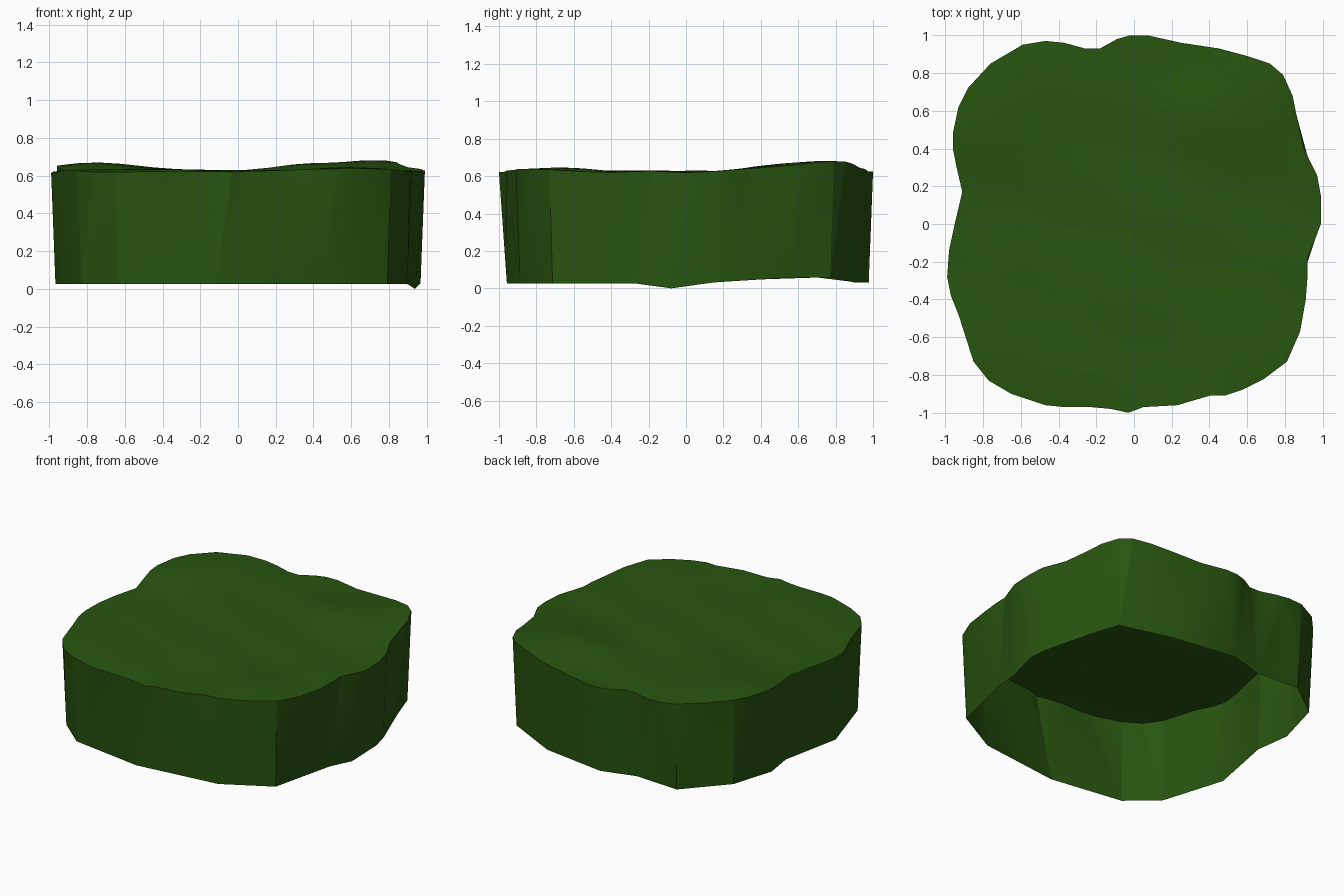
import bpy
import bmesh
import math

default_cube = bpy.data.objects.get("Cube")
if default_cube:
    bpy.data.objects.remove(default_cube, do_unlink=True)

# Wavy outline of the top rim, counterclockwise
RIM = [(.99, 0), (.99, .15), (.97, .26), (.9, .4), (.86, .58), (.84, .68),
       (.79, .79), (.72, .85), (.6, .89), (.45, .93), (.25, .96), (.07, 1),
       (-.02, 1), (-.09, .98), (-.18, .93), (-.26, .93), (-.37, .96),
       (-.47, .97), (-.59, .95), (-.76, .85), (-.88, .72), (-.93, .62),
       (-.96, .48), (-.96, .4), (-.94, .3), (-.91, .17), (-.95, 0),
       (-.98, -.14), (-.99, -.28), (-.97, -.38), (-.93, -.48), (-.85, -.73),
       (-.77, -.83), (-.65, -.9), (-.47, -.96), (-.37, -.97), (-.23, -.97),
       (-.12, -.98), (-.03, -1), (.05, -.97), (.23, -.96), (.4, -.91),
       (.48, -.91), (.57, -.88), (.69, -.82), (.81, -.73), (.88, -.57),
       (.91, -.4), (.92, -.27), (.92, -.18), (.96, -.08)]
# Rim points that have a matching corner on the coarser bottom edge
CORNERS = [1, 2, 4, 6, 9, 12, 15, 18, 20, 23, 25, 28, 31, 33, 37, 42, 45, 48, 50]
LOWEST_CORNER = 50
RINGS = 12
COUNT = len(RIM)


def bump(x, y, cx, cy, radius, height):
    return height * math.exp(-((x - cx) ** 2 + (y - cy) ** 2) / radius ** 2)


def ground_height(x, y):
    """Gently rolling top, higher towards the two back corners."""
    z = 0.622
    z += bump(x, y, 0.72, 0.7, 0.33, 0.062)
    z += bump(x, y, -0.72, 0.62, 0.33, 0.05)
    z += bump(x, y, 0.3, 0.6, 0.2, 0.025)
    z += bump(x, y, 0.6, -0.75, 0.3, 0.022)
    z += bump(x, y, -0.5, -0.6, 0.3, 0.012)
    z += 0.005 * math.sin(7 * x + 3 * y) * math.cos(8 * y - 2 * x)
    return z + 0.003 * math.sin(13 * y + 4 * x)


def bottom_height(x, y):
    """Bottom edge, rising a little towards the back."""
    if y > 0.88:
        return 0.03
    return 0.025 + 0.033 * min(1, max(0, (y - 0.05) / 0.5))


def nearest_corner(i):
    def gap(k):
        distance = abs(k - i)
        return min(distance, COUNT - distance)
    return min(CORNERS, key=gap)


def make_material(name, color):
    mat = bpy.data.materials.new(name)
    mat.use_nodes = True
    mat.diffuse_color = color
    bsdf = next(n for n in mat.node_tree.nodes if n.type == 'BSDF_PRINCIPLED')
    bsdf.inputs["Base Color"].default_value = color
    bsdf.inputs["Roughness"].default_value = 0.9
    return mat


def make_object(name, bm, mat, angle):
    mesh = bpy.data.meshes.new(name)
    bm.to_mesh(mesh)
    bm.free()
    mesh.materials.append(mat)
    obj = bpy.data.objects.new(name, mesh)
    bpy.context.collection.objects.link(obj)
    bpy.ops.object.select_all(action='DESELECT')
    obj.select_set(True)
    bpy.context.view_layer.objects.active = obj
    bpy.ops.object.shade_smooth_by_angle(angle=math.radians(angle))
    return obj


green = make_material("grass green", (0.021, 0.09, 0.005, 1))

# Top sheet: concentric copies of the rim, closed by a centre fan
bm = bmesh.new()
centre = bm.verts.new((0, 0, ground_height(0, 0)))
rings = []
for r in range(1, RINGS + 1):
    s = r / RINGS
    rings.append([bm.verts.new((x * s, y * s, ground_height(x * s, y * s)))
                  for x, y in RIM])
for i in range(COUNT):
    j = (i + 1) % COUNT
    bm.faces.new((centre, rings[0][i], rings[0][j]))
    for inner, outer in zip(rings, rings[1:]):
        bm.faces.new((inner[i], outer[i], outer[j], inner[j]))
make_object("grass_top", bm, green, 40)

# Side wall: open sheet fanning from the rim to the bottom corners
bm = bmesh.new()
upper = [bm.verts.new((x, y, ground_height(x, y))) for x, y in RIM]
lower = {}
for k in CORNERS:
    x, y = (c * 0.977 for c in RIM[k])
    z = 0 if k == LOWEST_CORNER else bottom_height(x, y)
    lower[k] = bm.verts.new((x, y, z))
for i in range(COUNT):
    j = (i + 1) % COUNT
    a, b = nearest_corner(i), nearest_corner(j)
    bm.faces.new((upper[i], lower[a], upper[j]))
    if a != b:
        bm.faces.new((upper[j], lower[a], lower[b]))
make_object("side_wall", bm, green, 20)
